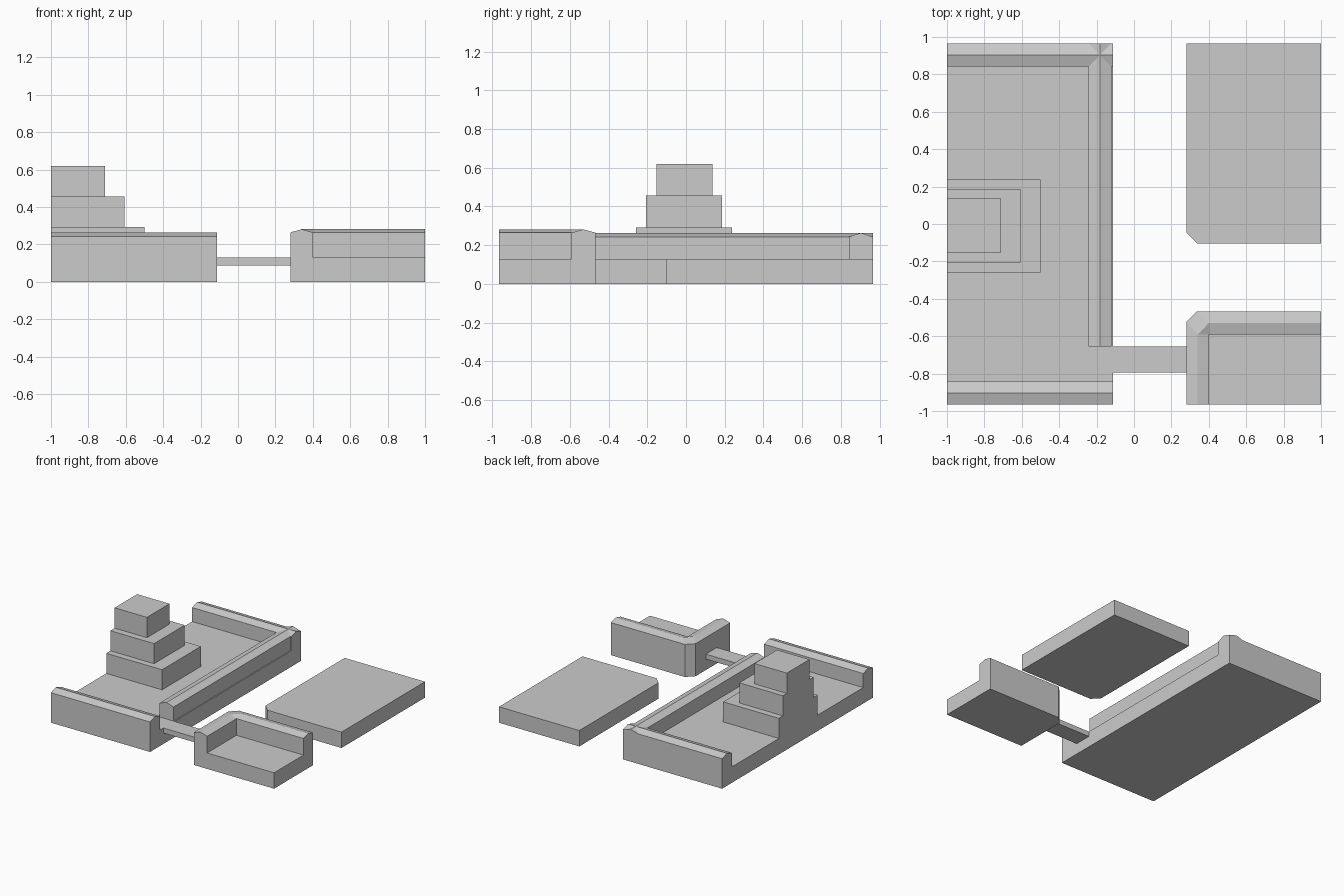
import bpy, bmesh

if "Cube" in bpy.data.objects:
    bpy.data.objects.remove(bpy.data.objects["Cube"])

FLOOR = 0.129


def finish(name, bm):
    bmesh.ops.remove_doubles(bm, verts=bm.verts[:], dist=1e-5)
    bmesh.ops.recalc_face_normals(bm, faces=bm.faces[:])
    mesh = bpy.data.meshes.new(name)
    bm.to_mesh(mesh)
    bm.free()
    obj = bpy.data.objects.new(name, mesh)
    bpy.context.collection.objects.link(obj)
    return obj


def prism(name, outline, z0, z1):
    """Vertical prism over a plan outline."""
    bm = bmesh.new()
    base = bm.faces.new([bm.verts.new((x, y, z0)) for x, y in outline])
    top = bmesh.ops.extrude_face_region(bm, geom=[base], use_keep_orig=True)["geom"]
    for v in top:
        if isinstance(v, bmesh.types.BMVert):
            v.co.z = z1
    return finish(name, bm)


def box(name, x0, x1, y0, y1, z0, z1):
    return prism(name, [(x0, y0), (x1, y0), (x1, y1), (x0, y1)], z0, z1)


def coped_wall(name, stations, z_edge, z_ridge):
    """Wall with a gabled top; each station holds outer, ridge and inner plan points."""
    bm = bmesh.new()
    rings = []
    for outer, ridge, inner in stations:
        ring = [(*outer, FLOOR), (*outer, z_edge), (*ridge, z_ridge),
                (*inner, z_edge), (*inner, FLOOR)]
        rings.append([bm.verts.new(p) for p in ring])
    for a, b in zip(rings, rings[1:]):
        for i in range(5):
            j = (i + 1) % 5
            # a shared inner corner collapses the sides there
            same_i = (a[i].co - b[i].co).length < 1e-6
            same_j = (a[j].co - b[j].co).length < 1e-6
            if same_i and same_j:
                continue
            if same_i:
                bm.faces.new((a[i], b[j], a[j]))
            elif same_j:
                bm.faces.new((a[i], b[i], a[j]))
            else:
                bm.faces.new((a[i], b[i], b[j], a[j]))
    bm.faces.new(rings[0])
    bm.faces.new(rings[-1])
    return finish(name, bm)


# Large left terrace
box("terrace_base", -1, -0.112, -0.966, 0.966, 0, FLOOR)

# Terrace walls along the front, back and inner side
for name, y0, y1 in (("terrace_front_wall", -0.966, -0.841),
                     ("terrace_back_wall", 0.841, 0.966)):
    ym = (y0 + y1) / 2
    coped_wall(name, [((x, y0), (x, ym), (x, y1)) for x in (-1, -0.112)], 0.243, 0.263)
coped_wall("terrace_side_wall",
           [((-0.12, y), (-0.182, y), (-0.244, y)) for y in (-0.654, 0.966)], 0.243, 0.263)

# Stepped tower on the terrace edge
for i, (x1, y0, y1, z0, z1) in enumerate([
        (-0.50, -0.258, 0.238, FLOOR, 0.292),
        (-0.608, -0.206, 0.186, 0.292, 0.455),
        (-0.71, -0.152, 0.137, 0.455, 0.62)]):
    box(f"tower_step_{i + 1}", -1, x1, y0, y1, z0, z1)

# Bridge between terrace and front block
box("bridge", -0.112, 0.28, -0.795, -0.654, 0.088, FLOOR)

# Front right block with a bevelled outer corner
prism("front_block_base", [(0.28, -0.966), (1, -0.966), (1, -0.467),
                           (0.337, -0.467), (0.28, -0.524)], 0, FLOOR)
coped_wall("front_block_wall", [
    ((0.28, -0.966), (0.34, -0.966), (0.40, -0.966)),
    ((0.28, -0.524), (0.34, -0.591), (0.40, -0.591)),
    ((0.337, -0.467), (0.40, -0.53), (0.40, -0.591)),
    ((1, -0.467), (1, -0.53), (1, -0.591))], 0.264, 0.281)

# Back right slab with a bevelled corner
prism("back_slab", [(0.28, -0.047), (0.336, -0.103), (1, -0.103),
                    (1, 0.966), (0.28, 0.966)], 0, FLOOR)
